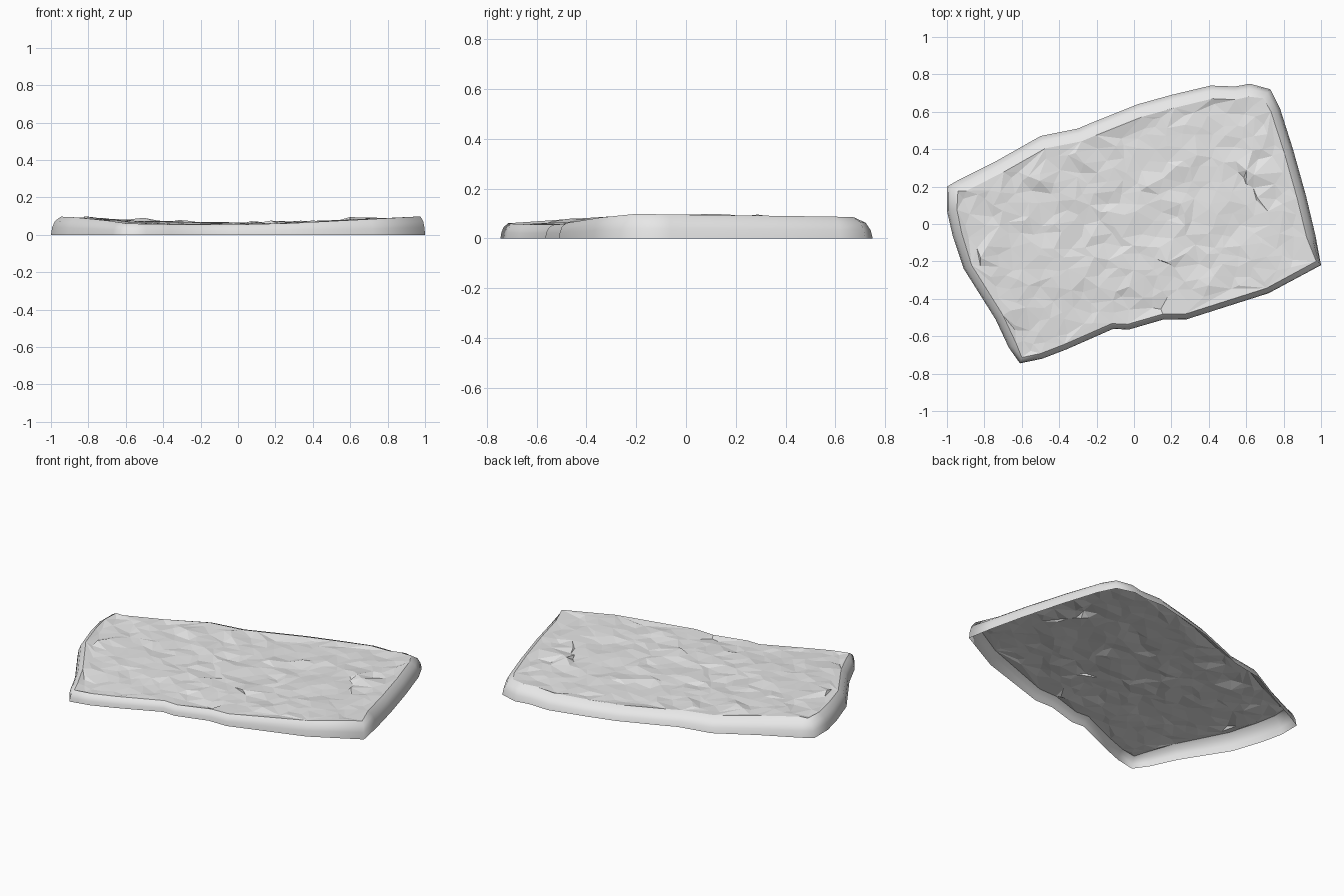
import bpy, bmesh, math, random
from mathutils import Vector, noise
from mathutils.geometry import delaunay_2d_cdt

random.seed(7)
default = bpy.data.objects.get("Cube")
if default:
    bpy.data.objects.remove(default, do_unlink=True)

# Footprint of the slab, counter-clockwise from the front corner
OUTLINE = [Vector(p) for p in (
    (-.61, -.745), (-.49, -.72), (-.36, -.67), (-.11, -.56), (-.03, -.565),
    (.16, -.51), (.28, -.51), (.72, -.37), (1, -.22), (.97, -.06), (.92, .15),
    (.85, .4), (.78, .62), (.73, .72), (.62, .75), (.54, .735), (.41, .74),
    (.2, .69), (.02, .64), (-.23, .54), (-.3, .51), (-.5, .47), (-.73, .34),
    (-.93, .24), (-1, .2), (-1, .07), (-.97, -.06), (-.91, -.24),
    (-.74, -.51), (-.67, -.66))]
COUNT = len(OUTLINE)

# Wall rings: share of the bevel width, share of the rim height
WALL = ((0, 0), (.12, .4), (.4, .75), (1, 1))

# Raised broken flakes on the top
FLAKES = [Vector(p) for p in (
    (-.26, .38), (.63, .27), (-.79, -.12), (.29, -.26), (.17, -.17),
    (.72, .18), (-.5, .27), (.08, .26))]


def rim_height(p):
    """Ends stand higher than the middle, the front corner dips."""
    return .066 + .034 * abs(p.x) ** 1.5 - .05 * max(0, -p.y - .3)


def rough_height(p):
    bump = noise.noise(Vector((p.x * 5, p.y * 8, 3)))
    return rim_height(p) - .006 + .008 * bump + random.uniform(-.006, .006)


def outward(i):
    edge = OUTLINE[(i + 1) % COUNT] - OUTLINE[i - 1]
    return Vector((edge.y, -edge.x)).normalized()


def ring(share):
    points = []
    for i, p in enumerate(OUTLINE):
        n = outward(i)
        points.append(p - n * share * (.05 + .02 * (n.y - .3 * n.x)))
    return points


def edge_distance(p, loop):
    """Distance to the loop, negative outside it."""
    best, inside = 9, False
    for a, b in zip(loop, loop[1:] + loop[:1]):
        d = b - a
        t = max(0, min(1, (p - a).dot(d) / d.length_squared))
        best = min(best, (p - a - d * t).length)
        if (a.y > p.y) != (b.y > p.y) and p.x < a.x + d.x * (p.y - a.y) / d.y:
            inside = not inside
    return best if inside else -best


bm = bmesh.new()

# Rounded side wall, open underneath
rings = []
for share, lift in WALL:
    rings.append([bm.verts.new((p.x, p.y, rim_height(p) * lift))
                  for p in ring(share)])
for low, high in zip(rings, rings[1:]):
    for i in range(COUNT):
        j = (i + 1) % COUNT
        face = bm.faces.new((low[i], low[j], high[j], high[i]))
        face.smooth = True

# Rough faceted top: scattered points joined into triangles
rim = ring(1)
points = list(rim)
STEP_X, STEP_Y = .082, .058
for row in range(-13, 14):
    for col in range(-13, 14):
        p = Vector(((col + .5 * (row % 2)) * STEP_X + random.uniform(-.03, .03),
                    row * STEP_Y + random.uniform(-.02, .02)))
        if edge_distance(p, rim) > .025:
            points.append(p)
coords, _, triangles, origin, _, _ = delaunay_2d_cdt(
    points, [], [list(range(COUNT))], 1, 1e-5)

top = []
for p, source in zip(coords, origin):
    if source and source[0] < COUNT:
        top.append(rings[-1][source[0]])
        continue
    spot = Vector((p.x, p.y, rough_height(p)))
    if any((p - f).length < .045 for f in FLAKES):
        spot += Vector((-.03, -.02, .014))
    top.append(bm.verts.new(spot))
for tri in triangles:
    bm.faces.new([top[i] for i in tri])

mesh = bpy.data.meshes.new("stone_slab")
bm.to_mesh(mesh)
bm.free()
slab = bpy.data.objects.new("stone_slab", mesh)
bpy.context.collection.objects.link(slab)

# Plain pale stone
stone = bpy.data.materials.new("pale_grey_stone")
stone.use_nodes = True
colour = (.8, .8, .8, 1)
stone.diffuse_color = colour
for node in stone.node_tree.nodes:
    if node.type == "BSDF_PRINCIPLED":
        node.inputs["Base Color"].default_value = colour
mesh.materials.append(stone)
